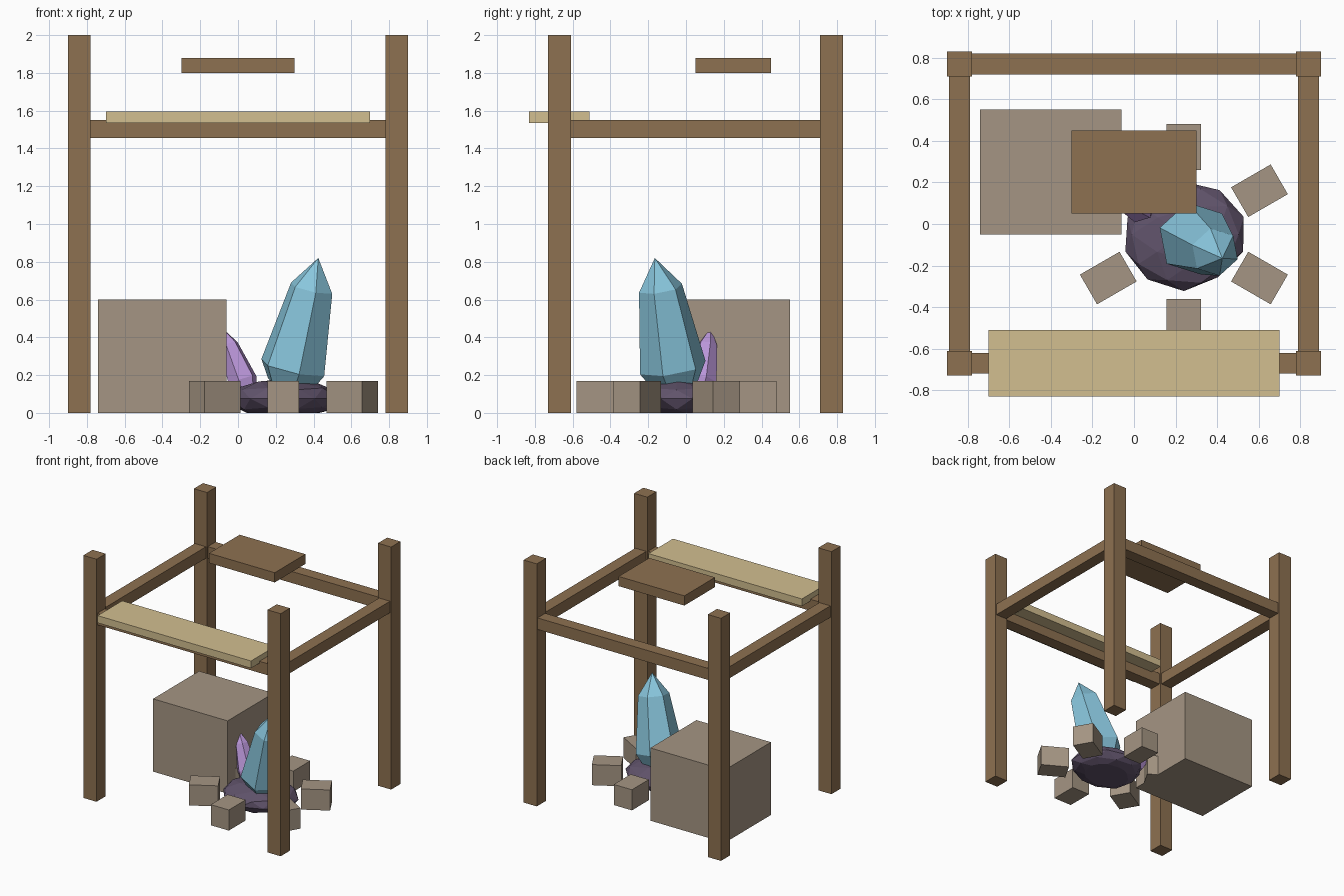
import bpy, bmesh, math, random
from mathutils import Vector, Matrix

if "Cube" in bpy.data.objects:
    bpy.data.objects.remove(bpy.data.objects["Cube"])

random.seed(4)


def material(name, rgb):
    m = bpy.data.materials.new(name)
    m.diffuse_color = (*[c ** 2.2 for c in rgb], 1)
    m.use_nodes = True
    m.node_tree.nodes["Principled BSDF"].inputs["Base Color"].default_value = m.diffuse_color
    return m


WOOD = material("wood", (0.55, 0.44, 0.32))
PALE = material("pale_wood", (0.82, 0.74, 0.56))
STONE = material("stone", (0.64, 0.58, 0.51))
ROCK = material("dark_rock", (0.38, 0.33, 0.42))
BLUE = material("blue_crystal", (0.53, 0.77, 0.86))
VIOLET = material("violet_crystal", (0.72, 0.58, 0.84))


def finish(name, bm, mat):
    bmesh.ops.recalc_face_normals(bm, faces=bm.faces)
    me = bpy.data.meshes.new(name)
    bm.to_mesh(me)
    bm.free()
    me.materials.append(mat)
    ob = bpy.data.objects.new(name, me)
    bpy.context.collection.objects.link(ob)
    return ob


def box(name, center, size, mat, angle=0.0):
    bm = bmesh.new()
    bmesh.ops.create_cube(bm, size=1)
    bm.transform(Matrix.Translation(center) @ Matrix.Rotation(angle, 4, 'Z')
                 @ Matrix.Diagonal((*size, 1)))
    return finish(name, bm, mat)


def crystal(name, rings, apex, mat, turn, sides=6):
    """Rings are (centre, radius), tilted square to the crystal's axis."""
    bm = bmesh.new()
    axis = (Vector(apex) - Vector(rings[0][0])).normalized()
    rot = Vector((0, 0, 1)).rotation_difference(axis)
    loops = []
    for c, r in rings:
        loop = []
        for i in range(sides):
            a = math.radians(turn) + math.tau * i / sides
            loop.append(bm.verts.new(
                Vector(c) + rot @ Vector((r * math.cos(a), r * math.sin(a), 0))))
        loops.append(loop)
    tip = bm.verts.new(apex)
    bm.faces.new(loops[0])
    for i in range(sides):
        j = (i + 1) % sides
        for lo, hi in zip(loops, loops[1:]):
            bm.faces.new((lo[i], lo[j], hi[j], hi[i]))
        bm.faces.new((loops[-1][i], loops[-1][j], tip))
    return finish(name, bm, mat)


# Frame: four posts and the rails between them
for sx, side in ((-1, "left"), (1, "right")):
    for y, end in ((-0.67, "front"), (0.77, "back")):
        box(f"{end}_{side}_post", (sx * 0.84, y, 1), (0.12, 0.12, 2), WOOD)
    box(f"{side}_rail", (sx * 0.84, 0.05, 1.503), (0.1, 1.32, 0.095), WOOD)
for y, end in ((-0.67, "front"), (0.77, "back")):
    box(f"{end}_rail", (0, y, 1.503), (1.56, 0.1, 0.095), WOOD)

# Shelf plank on the front rail, floating board, large block
box("counter_plank", (0, -0.67, 1.565), (1.4, 0.32, 0.06), PALE)
box("upper_board", (0, 0.25, 1.84), (0.6, 0.4, 0.08), WOOD)
box("stone_block", (-0.4, 0.25, 0.3), (0.68, 0.6, 0.6), STONE)

# Ring of six stones
for i in range(6):
    a = math.radians(30 + 60 * i)
    box(f"ring_stone_{i + 1}",
        (0.24 + 0.42 * math.cos(a), -0.05 + 0.42 * math.sin(a), 0.085),
        (0.22, 0.165, 0.17), STONE, a)

# Squat faceted boulder with a flat base
bm = bmesh.new()
bmesh.ops.create_icosphere(bm, subdivisions=2, radius=1)
for v in bm.verts:
    k = random.uniform(0.95, 1.04)
    v.co = Vector((0.24 + 0.295 * k * v.co.x, -0.05 + 0.265 * k * v.co.y,
                   0.075 + 0.105 * k * v.co.z))
cut = bmesh.ops.bisect_plane(bm, geom=bm.verts[:] + bm.edges[:] + bm.faces[:],
                             plane_co=(0, 0, 0), plane_no=(0, 0, -1), clear_outer=True)
bmesh.ops.holes_fill(bm, edges=[e for e in bm.edges if e.is_boundary])
finish("boulder", bm, ROCK)

# Crystals
crystal("large_crystal", [((0.275, -0.055, 0.15), 0.125), ((0.29, -0.07, 0.24), 0.18),
                          ((0.39, -0.135, 0.66), 0.118)],
        (0.425, -0.165, 0.82), BLUE, -78)
crystal("small_crystal", [((0.045, 0.07, 0.09), 0.055), ((0.025, 0.085, 0.17), 0.08),
                          ((-0.05, 0.115, 0.36), 0.052)],
        (-0.085, 0.13, 0.45), VIOLET, 15)
